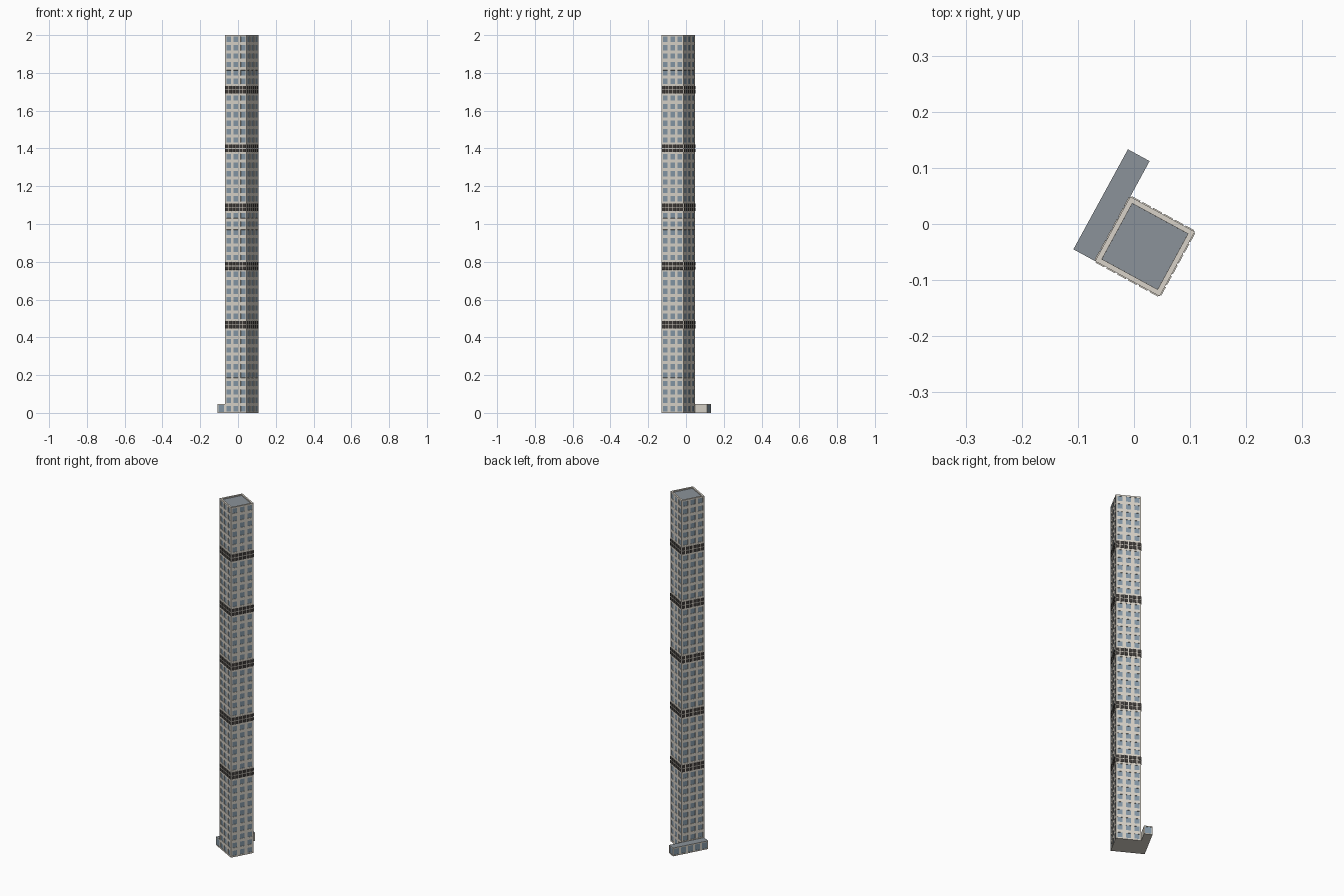
import bpy, bmesh
from math import radians
from mathutils import Vector

if "Cube" in bpy.data.objects:
    bpy.data.objects.remove(bpy.data.objects["Cube"])

ANGLE, CENTRE = radians(-28.6), Vector((0.0195, -0.04, 0))
HALF = 0.0655               # half width of the tower
FLOORS = 45
FLOOR_H = 2.0 / FLOORS
LOUVRE_FLOORS = {10, 17, 24, 31, 38}


def mat(name, r, g, b):
    m = bpy.data.materials.new(name)
    m.diffuse_color = (r, g, b, 1)
    m.use_nodes = True
    m.node_tree.nodes["Principled BSDF"].inputs["Base Color"].default_value = m.diffuse_color
    return m


STONE, GLASS, DARK, ROOF = 0, 1, 2, 3
MATS = [mat("stone", 0.69, 0.65, 0.58), mat("glass", 0.23, 0.31, 0.38),
        mat("louvre", 0.045, 0.04, 0.037), mat("roofing", 0.26, 0.29, 0.32)]


def quad(bm, pts, m=STONE):
    f = bm.faces.new([bm.verts.new(p) for p in pts])
    f.material_index = m
    return f


def panels(bm, a, b, z0, z1, cols, rows, margin, depth, m):
    """Wall strip from a to b (outside on the right), each cell inset as a panel."""
    a, b = Vector((*a, 0)), Vector((*b, 0))
    cells = []
    for i in range(cols):
        p, q = a.lerp(b, i / cols), a.lerp(b, (i + 1) / cols)
        for j in range(rows):
            lo = Vector((0, 0, z0 + (z1 - z0) * j / rows))
            hi = Vector((0, 0, z0 + (z1 - z0) * (j + 1) / rows))
            cells.append(quad(bm, (p + lo, q + lo, q + hi, p + hi)))
    bm.normal_update()
    bmesh.ops.inset_individual(bm, faces=cells, thickness=margin, use_even_offset=True)
    bm.normal_update()
    bmesh.ops.inset_individual(bm, faces=cells, thickness=0.0001, depth=depth)
    for f in cells:
        f.material_index = m


def finish(bm, name):
    bmesh.ops.remove_doubles(bm, verts=bm.verts, dist=0.00002)
    me = bpy.data.meshes.new(name)
    bm.to_mesh(me)
    bm.free()
    for m in MATS:
        me.materials.append(m)
    ob = bpy.data.objects.new(name, me)
    bpy.context.collection.objects.link(ob)
    ob.rotation_euler.z = ANGLE
    ob.location = CENTRE
    return ob


def ring(x0, x1, y0, y1):
    return [(x0, y0), (x1, y0), (x1, y1), (x0, y1)]


def at(pts, z):
    return [(x, y, z) for x, y in pts]


# Tower shaft: window floors interrupted by dark louvre floors
outer = ring(-HALF, HALF, -HALF, HALF)
bm = bmesh.new()
for s in range(4):
    a, b = outer[s], outer[(s + 1) % 4]
    for k in range(FLOORS):
        z = k * FLOOR_H
        if k in LOUVRE_FLOORS:
            panels(bm, a, b, z, z + FLOOR_H, 6, 2, 0.0022, 0.002, DARK)
        else:
            panels(bm, a, b, z, z + FLOOR_H, 3, 1, 0.0082, -0.002, GLASS)
quad(bm, at(outer[::-1], 0))

# Roof: parapet rim around a slightly sunken deck
top = quad(bm, at(outer, 2.0))
bm.normal_update()
bmesh.ops.inset_individual(bm, faces=[top], thickness=0.009, use_even_offset=True)
bmesh.ops.inset_individual(bm, faces=[top], thickness=0.0001, depth=-0.006)
top.material_index = ROOF
finish(bm, "tower")

# Low side wing: glazed on the long outer side and both ends, plain inner wall
H = 0.047
wing = ring(-HALF - 0.044, -HALF, -HALF, 0.1375)
bm = bmesh.new()
panels(bm, wing[0], wing[1], 0, H, 1, 1, 0.005, -0.002, GLASS)
quad(bm, [(*wing[1], 0), (*wing[2], 0), (*wing[2], H), (*wing[1], H)])
panels(bm, wing[2], wing[3], 0, H, 1, 1, 0.005, -0.002, GLASS)
panels(bm, wing[3], wing[0], 0, H, 5, 1, 0.006, -0.002, GLASS)
quad(bm, at(wing, H), ROOF)
quad(bm, at(wing[::-1], 0))
finish(bm, "side_wing")
